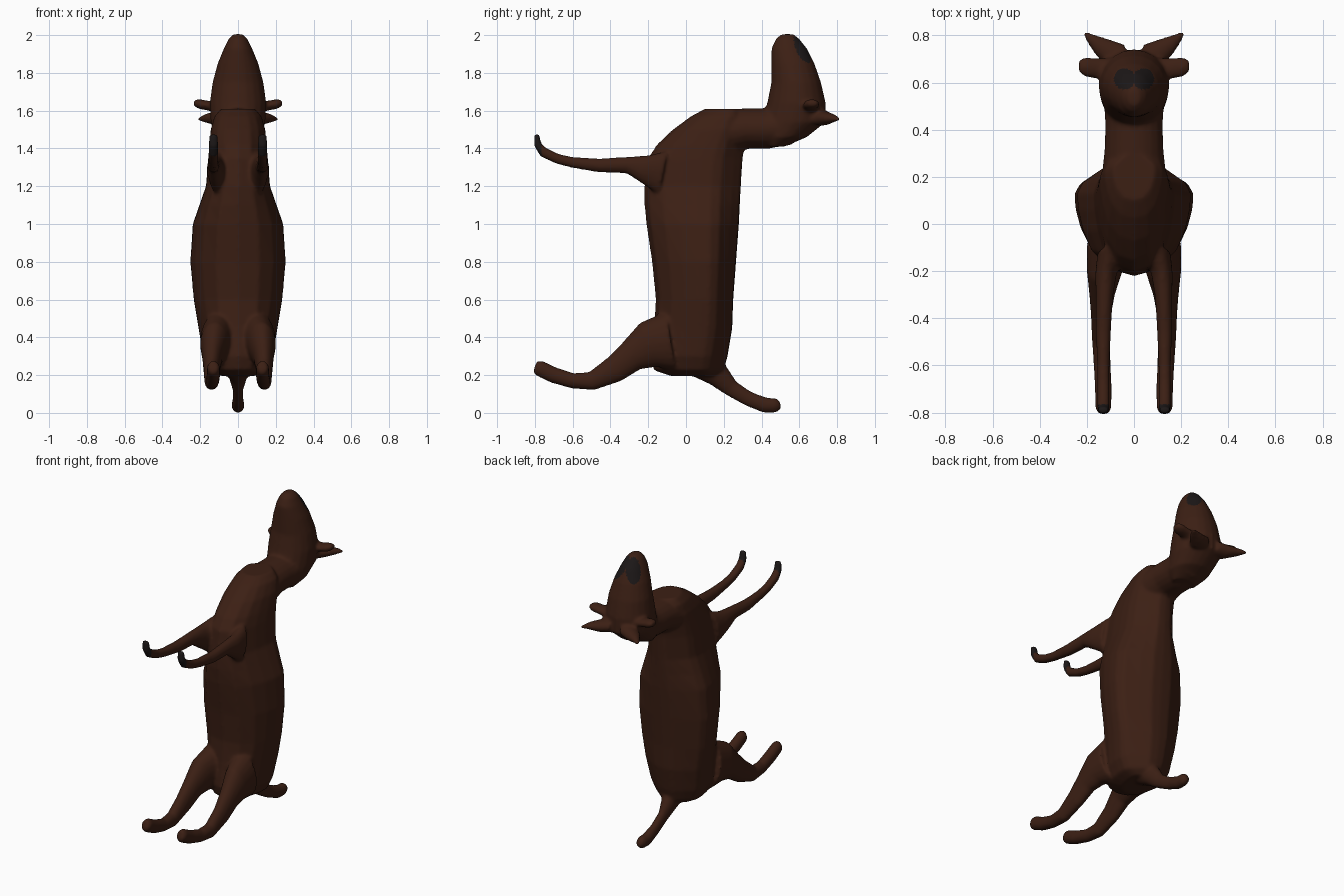
import bpy, bmesh, math
from mathutils import Vector

if "Cube" in bpy.data.objects:
    bpy.data.objects.remove(bpy.data.objects["Cube"])


def material(name, rgb):
    m = bpy.data.materials.new(name)
    m.diffuse_color = (*rgb, 1)
    m.use_nodes = True
    m.node_tree.nodes["Principled BSDF"].inputs["Base Color"].default_value = m.diffuse_color
    return m


hide_mat = material("brown_hide", (0.045, 0.014, 0.007))
dark_mat = material("dark_horn", (0.012, 0.009, 0.009))

ROUND = [(math.sin(i * math.pi / 10), math.cos(i * math.pi / 10)) for i in range(20)]
# Torso section: narrow spine ridge, wide flanks, round belly
half = [(0.28, 0.98), (0.55, 0.82), (0.9, 0.58), (1, 0.38), (0.98, 0.1),
        (0.9, -0.25), (0.75, -0.6), (0.45, -0.9)]
TORSO = [(0, 1)] + half + [(0, -1)] + [(-x, y) for x, y in reversed(half)]


def loft(bm, stations, profile=ROUND, upright=False):
    """Skin sections (x, y, z, half width in x, half depth across the path)."""
    pts = [Vector(s[:3]) for s in stations]
    rings = []
    for i, (p, s) in enumerate(zip(pts, stations)):
        t = pts[min(i + 1, len(pts) - 1)] - pts[max(i - 1, 0)]
        t = Vector((0, 0, 1)) if upright else Vector((0, t.y, t.z)).normalized()
        n = t.cross(Vector((1, 0, 0)))
        rings.append([bm.verts.new(p + Vector((u * s[3], 0, 0)) + n * v * s[4])
                      for u, v in profile])
    k = len(profile)
    faces = [bm.faces.new(rings[0]), bm.faces.new(rings[-1][::-1])]
    for a, b in zip(rings, rings[1:]):
        for j in range(k):
            faces.append(bm.faces.new((a[j], b[j], b[(j + 1) % k], a[(j + 1) % k])))
    bmesh.ops.recalc_face_normals(bm, faces=faces)


def column(bm, rows, profile):
    """Horizontal sections given as (z, y min, y max, half width)."""
    loft(bm, [(0, (a + b) / 2, z, w, (b - a) / 2) for z, a, b, w in rows], profile, True)


def both(bm, rows):
    for s in (1, -1):
        loft(bm, [(s * r[0], *r[1:]) for r in rows])


bm = bmesh.new()
# Torso
column(bm, [(.195, -.08, .17, .09), (.225, -.17, .20, .15), (.3, -.19, .22, .185),
            (.45, -.17, .245, .21), (.6, -.16, .25, .235), (.8, -.18, .265, .253),
            (1, -.21, .28, .24), (1.1, -.22, .285, .205), (1.2, -.22, .29, .17),
            (1.35, -.2, .3, .158), (1.42, -.155, .31, .152), (1.5, -.07, .32, .145),
            (1.57, .025, .32, .125), (1.61, .1, .3, .09)], TORSO)
# Neck
loft(bm, [(0, .1, 1.45, .13, .13), (0, .22, 1.49, .135, .12), (0, .32, 1.505, .125, .107),
          (0, .42, 1.505, .122, .108), (0, .55, 1.52, .13, .10)])
# Head and muzzle
column(bm, [(1.41, .42, .52, .08), (1.46, .39, .64, .125), (1.54, .40, .74, .145),
            (1.64, .43, .74, .15), (1.75, .452, .715, .135), (1.85, .452, .68, .108),
            (1.93, .452, .64, .075), (1.98, .475, .60, .05), (2.005, .505, .57, .025)], ROUND)
# Tail
loft(bm, [(0, .08, .27, .08, .09), (0, .17, .2, .05, .065), (0, .24, .13, .028, .045),
          (0, .33, .075, .028, .04), (0, .42, .04, .034, .041), (0, .475, .04, .032, .04),
          (0, .5, .045, .02, .022)])
# Hind legs
both(bm, [(.1, -.08, .38, .1, .16), (.125, -.2, .36, .075, .125), (.135, -.29, .30, .055, .085),
          (.14, -.38, .23, .043, .072), (.14, -.5, .168, .038, .05), (.135, -.6, .17, .036, .041),
          (.13, -.7, .2, .036, .043), (.13, -.78, .238, .034, .043), (.13, -.8, .245, .024, .03)])
# Front legs
both(bm, [(.1, -.12, 1.27, .055, .12), (.12, -.22, 1.29, .045, .075), (.125, -.31, 1.312, .036, .044),
          (.13, -.46, 1.31, .032, .037), (.13, -.6, 1.326, .027, .029), (.13, -.68, 1.345, .027, .027),
          (.13, -.755, 1.38, .027, .028), (.13, -.785, 1.42, .027, .02), (.13, -.79, 1.475, .022, .015)])
# Ears and horn stubs
for s in (1, -1):
    for cone in ([(.08, .64, 1.61, .05), (.15, .66, 1.625, .033), (.205, .665, 1.635, .033),
                  (.235, .67, 1.64, .02)],
                 [(.04, .69, 1.57, .055), (.11, .72, 1.56, .05), (.17, .765, 1.56, .03),
                  (.21, .805, 1.555, .012)]):
        rings = []
        for x, y, z, r in cone:
            rings.append([bm.verts.new((s * x, y + r * 1.3 * u, z + r * .8 * v)) for u, v in ROUND])
        fs = [bm.faces.new(rings[0]), bm.faces.new(rings[-1])]
        for a, b in zip(rings, rings[1:]):
            fs += [bm.faces.new((a[j], b[j], b[j - 1], a[j - 1])) for j in range(20)]
        bmesh.ops.recalc_face_normals(bm, faces=fs)

me = bpy.data.meshes.new("animal_body")
bm.to_mesh(me)
bm.free()
body = bpy.data.objects.new("animal_body", me)
bpy.context.collection.objects.link(body)
me.materials.append(hide_mat)
me.materials.append(dark_mat)

# Fuse the parts into one smooth skin
rm = body.modifiers.new("fuse", 'REMESH')
rm.mode = 'VOXEL'
rm.voxel_size = 0.01
sm = body.modifiers.new("soften", 'SMOOTH')
sm.factor = 0.5
sm.iterations = 6
bpy.context.view_layer.objects.active = body
body.select_set(True)
for name in ("fuse", "soften"):
    bpy.ops.object.modifier_apply(modifier=name)
bpy.ops.object.shade_smooth()

# Dark hooves and nostrils
for p in body.data.polygons:
    c = p.center
    hoof = c.y < -.765 and c.z > 1.36
    nostril = c.z > 1.85 and math.hypot(abs(c.x) - .04, c.y - .615) < .045
    p.material_index = 1 if hoof or nostril else 0
